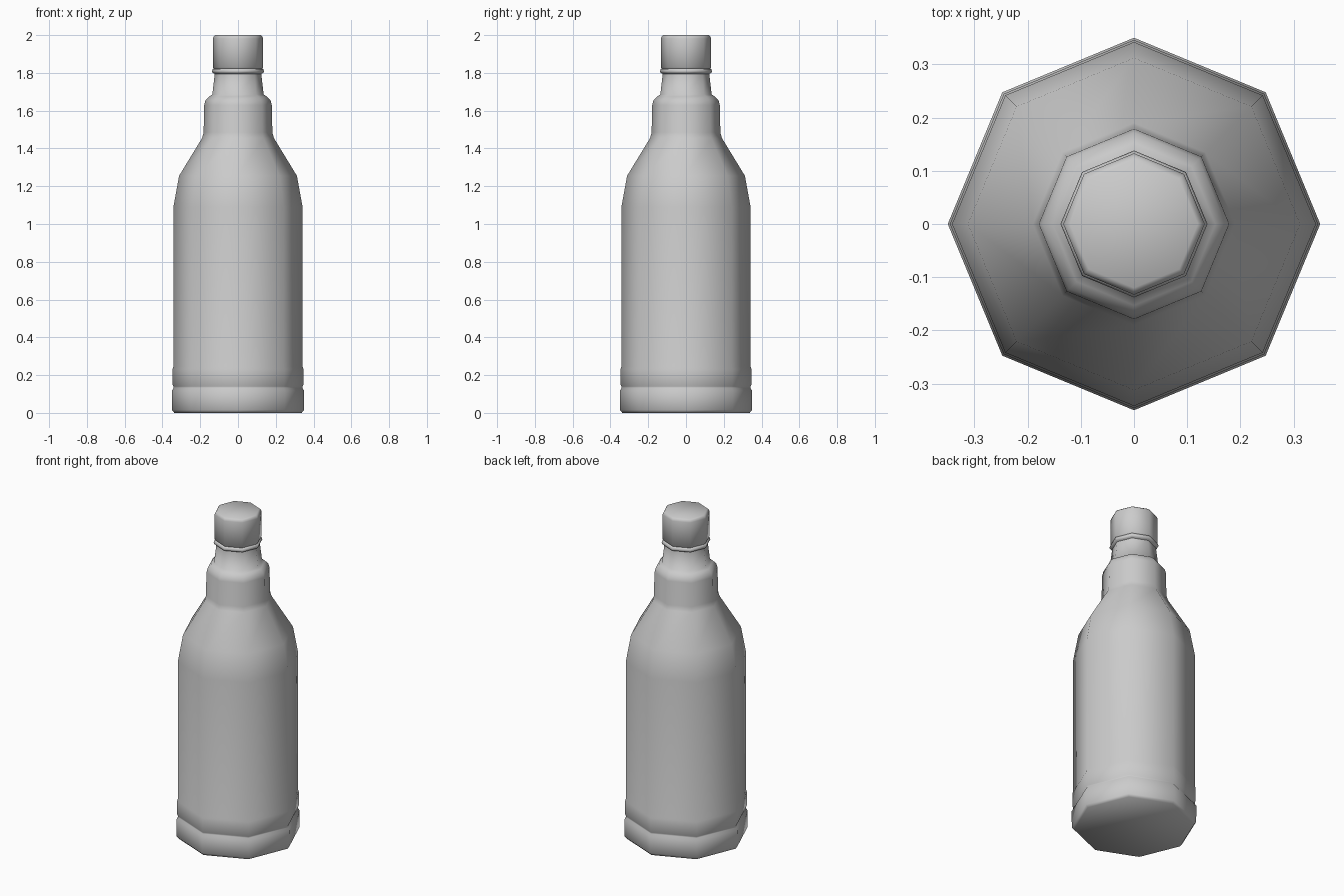
import bpy, bmesh, math

if "Cube" in bpy.data.objects:
    bpy.data.objects.remove(bpy.data.objects["Cube"])

SIDES = 8


def lathe(name, profile, cap_bottom=False, cap_top=False):
    """Revolve (radius, z) pairs into an eight-sided shell."""
    bm = bmesh.new()
    rings = []
    for r, z in profile:
        rings.append([bm.verts.new((r * math.cos(2 * math.pi * i / SIDES),
                                    r * math.sin(2 * math.pi * i / SIDES), z))
                      for i in range(SIDES)])
    for a, b in zip(rings, rings[1:]):
        for i in range(SIDES):
            j = (i + 1) % SIDES
            bm.faces.new((a[i], a[j], b[j], b[i]))
    if cap_bottom:
        bm.faces.new(rings[0][::-1])
    if cap_top:
        bm.faces.new(rings[-1])
    mesh = bpy.data.meshes.new(name)
    bm.to_mesh(mesh)
    bm.free()
    obj = bpy.data.objects.new(name, mesh)
    bpy.context.collection.objects.link(obj)
    bpy.ops.object.select_all(action='DESELECT')
    obj.select_set(True)
    bpy.context.view_layer.objects.active = obj
    bpy.ops.object.shade_smooth_by_angle(angle=math.radians(55))
    return obj


# Bottle: banded foot, straight body, sloped shoulder, collar, neck and lip ring
lathe("bottle", [
    (0.337, 0.0), (0.349, 0.015), (0.35, 0.118), (0.341, 0.132),
    (0.341, 0.14), (0.346, 0.15), (0.346, 0.232), (0.342, 0.245),
    (0.342, 1.09), (0.312, 1.255), (0.19, 1.455), (0.182, 1.485),
    (0.179, 1.63), (0.172, 1.655), (0.153, 1.675), (0.136, 1.685),
    (0.123, 1.795), (0.134, 1.80), (0.138, 1.808), (0.134, 1.82), (0.127, 1.823),
], cap_bottom=True)

# Screw cap
lathe("cap", [
    (0.127, 1.823), (0.133, 1.828), (0.133, 1.982), (0.129, 1.993), (0.12, 2.0),
], cap_top=True)
